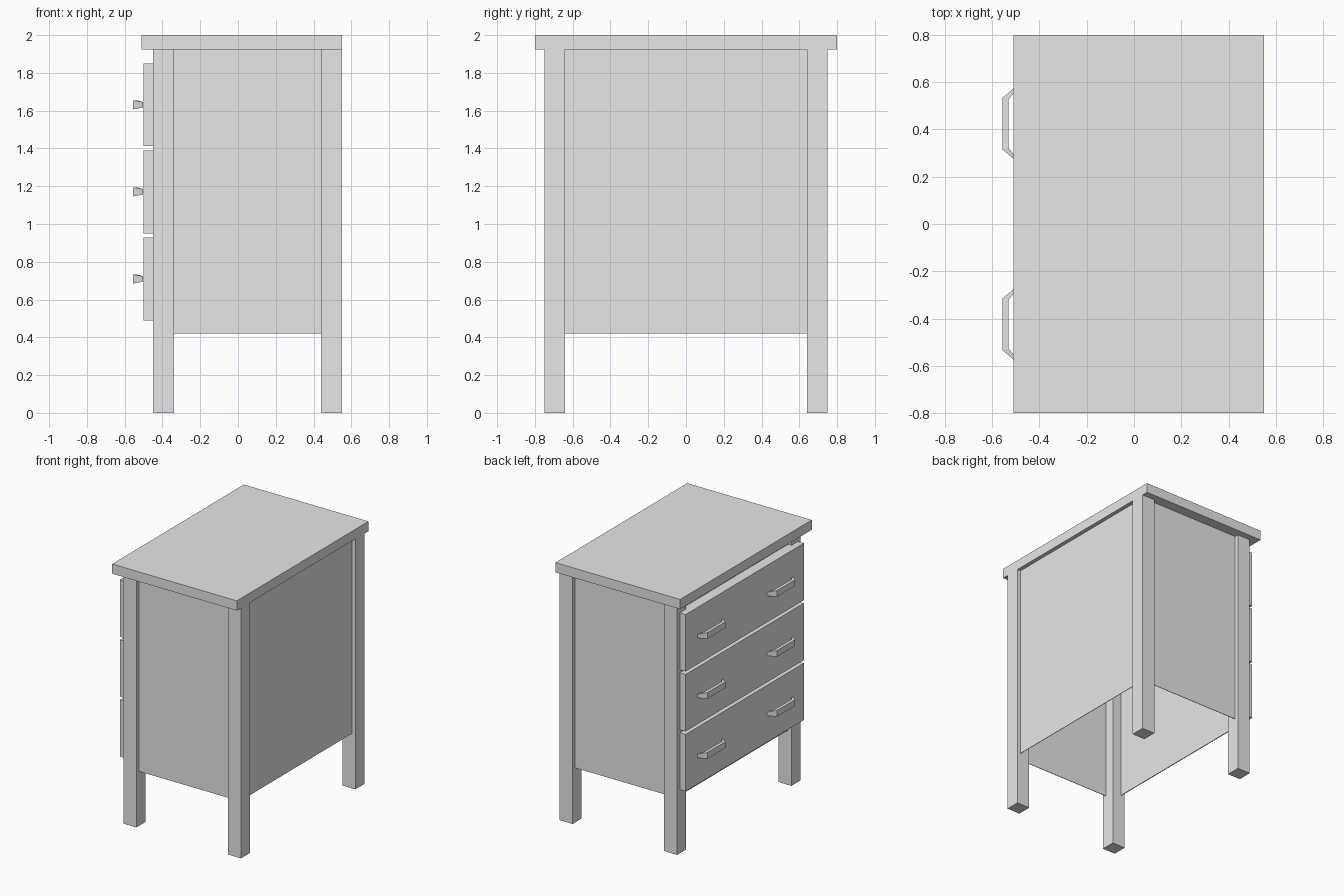
import bpy
import bmesh

cube = bpy.data.objects.get("Cube")
if cube:
    bpy.data.objects.remove(cube, do_unlink=True)

# Single light grey finish
grey = bpy.data.materials.new("light_grey")
grey.use_nodes = True
grey.diffuse_color = (0.8, 0.8, 0.8, 1)
grey.node_tree.nodes["Principled BSDF"].inputs["Base Color"].default_value = (0.8, 0.8, 0.8, 1)


def finish(name, bm):
    bmesh.ops.recalc_face_normals(bm, faces=bm.faces)
    mesh = bpy.data.meshes.new(name)
    bm.to_mesh(mesh)
    bm.free()
    mesh.materials.append(grey)
    obj = bpy.data.objects.new(name, mesh)
    bpy.context.collection.objects.link(obj)
    return obj


def box(name, xs, ys, zs):
    """Box spanning the given (low, high) ranges."""
    bm = bmesh.new()
    bmesh.ops.create_cube(bm, size=1)
    for v in bm.verts:
        for axis, (low, high) in enumerate((xs, ys, zs)):
            v.co[axis] = high if v.co[axis] > 0 else low
    return finish(name, bm)


def handle(name, y, z):
    """Bent pull: a tapered section swept through four stations."""
    # outer x, inner x, outer y, inner y, half height
    tip = (-0.502, -0.502, 0.155, 0.138, 0.014)
    bar = (-0.555, -0.53, 0.11, 0.103, 0.024)
    bm = bmesh.new()
    rings = []
    for side, station in ((-1, tip), (-1, bar), (1, bar), (1, tip)):
        xo, xi, yo, yi, h = station
        rings.append([bm.verts.new(p) for p in (
            (xo, y + side * yo, z - h), (xo, y + side * yo, z + h),
            (xi, y + side * yi, z + h * 0.95), (xi, y + side * yi, z - h * 0.75))])
    for a, b in zip(rings, rings[1:]):
        for i in range(4):
            j = (i + 1) % 4
            bm.faces.new((a[i], a[j], b[j], b[i]))
    bm.faces.new(rings[0])
    bm.faces.new(rings[-1])
    return finish(name, bm)


LEG_X = ((-0.45, -0.34), (0.44, 0.55))
LEG_Y = ((-0.75, -0.64), (0.64, 0.75))
TOP = 1.925
BODY_Z = (0.42, TOP)
THIN = 0.004

# Table top, flush with the legs at +x
box("table_top", (-0.51, 0.55), (-0.8, 0.8), (TOP, 2.0))

# Four corner legs
for xs, x_name in zip(LEG_X, ("drawer_side", "rear")):
    for ys, y_name in zip(LEG_Y, ("right", "left")):
        box(f"{x_name}_leg_{y_name}", xs, ys, (0, TOP))

# Thin panels set in between the legs, open underneath
for y, name in ((-0.72, "right"), (0.72 - THIN, "left")):
    box(f"end_panel_{name}", (-0.35, 0.45), (y, y + THIN), BODY_Z)
for x, name in ((-0.42, "inner"), (0.52 - THIN, "rear")):
    box(f"{name}_panel", (x, x + THIN), (-0.65, 0.65), BODY_Z)

# Three drawer fronts, each with two pulls
for i in range(3):
    z = 0.49 + 0.461 * i
    box(f"drawer_front_{i + 1}", (-0.5, -0.42), (-0.718, 0.718), (z, z + 0.438))
    for y, name in ((-0.424, "right"), (0.424, "left")):
        handle(f"drawer_handle_{i + 1}_{name}", y, z + 0.219)
